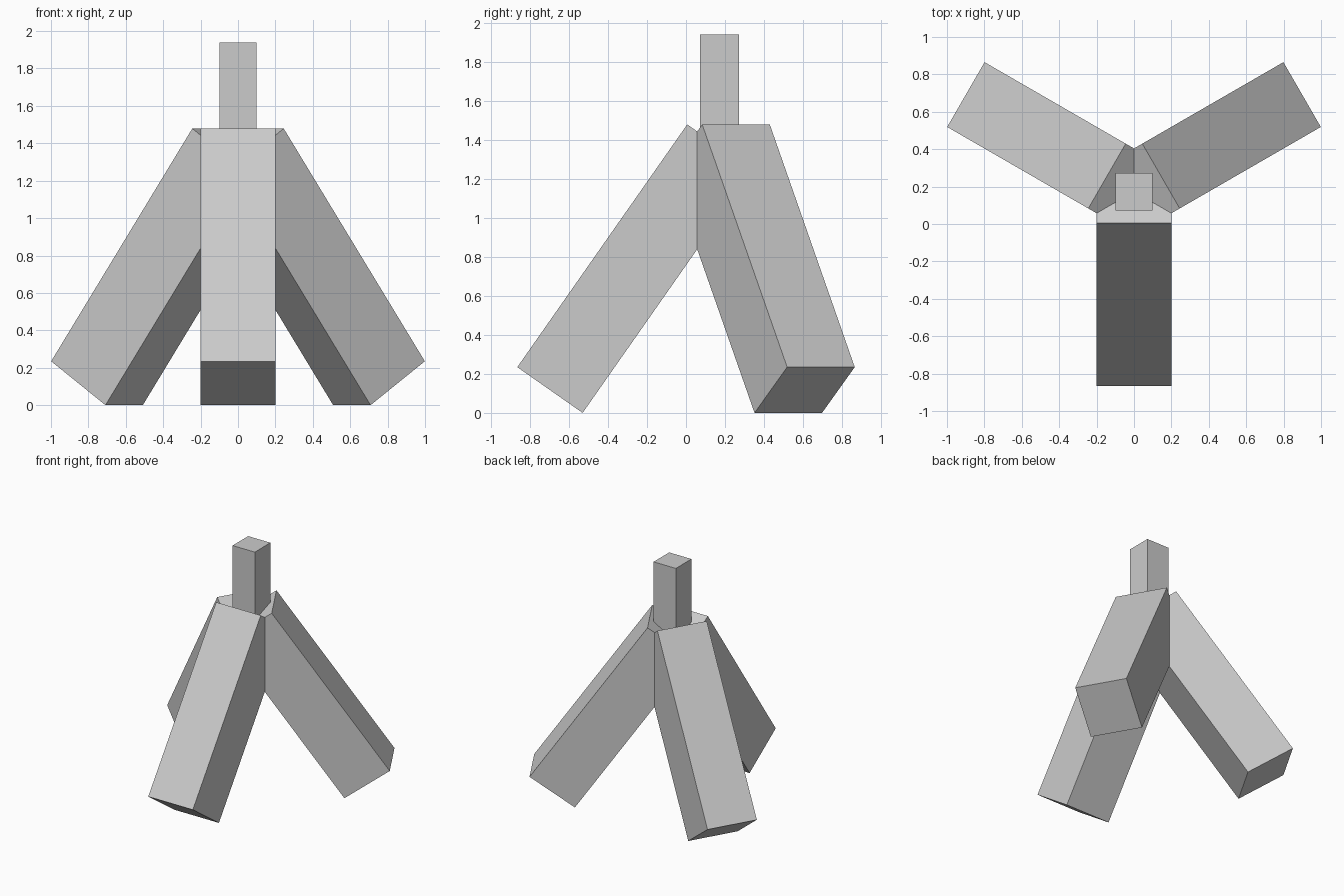
import bpy
from math import radians, sin, cos
from mathutils import Matrix, Vector

cube = bpy.data.objects.get("Cube")
if cube:
    bpy.data.objects.remove(cube, do_unlink=True)

# One plain grey for every part
grey = bpy.data.materials.new("light_grey")
grey.use_nodes = True
colour = (0.6, 0.6, 0.6, 1)
grey.diffuse_color = colour
grey.node_tree.nodes["Principled BSDF"].inputs["Base Color"].default_value = colour

HUB = Vector((0, 0.173, 0))   # vertical axis shared by the post and legs
WIDTH, DEPTH, LENGTH = 0.4, 0.409, 1.519
TILT = radians(35)


def box(name, size, matrix):
    bpy.ops.mesh.primitive_cube_add(size=1)
    obj = bpy.context.object
    obj.name = name
    obj.data.transform(matrix @ Matrix.Diagonal((*size, 1)))
    obj.data.materials.append(grey)
    return obj


# Three leaning square legs, spread evenly around the hub
low_edge = Vector((0, -1.038, DEPTH * sin(TILT)))   # outer bottom edge
along = Vector((0, sin(TILT), cos(TILT)))
inward = Vector((0, cos(TILT), -sin(TILT)))
centre = low_edge + along * LENGTH / 2 + inward * DEPTH / 2
lean = Matrix.Translation(centre) @ Matrix.Rotation(-TILT, 4, "X")
for name, turn in (("front_leg", 0), ("back_left_leg", 120), ("back_right_leg", 240)):
    spin = Matrix.Translation(HUB) @ Matrix.Rotation(radians(turn), 4, "Z")
    box(name, (WIDTH, DEPTH, LENGTH), spin @ lean)

# Upright post set into the joint of the legs
TOP, BOTTOM = 1.94, 1.2
box("centre_post", (0.2, 0.2, TOP - BOTTOM),
    Matrix.Translation(HUB + Vector((0, 0, (TOP + BOTTOM) / 2))))
